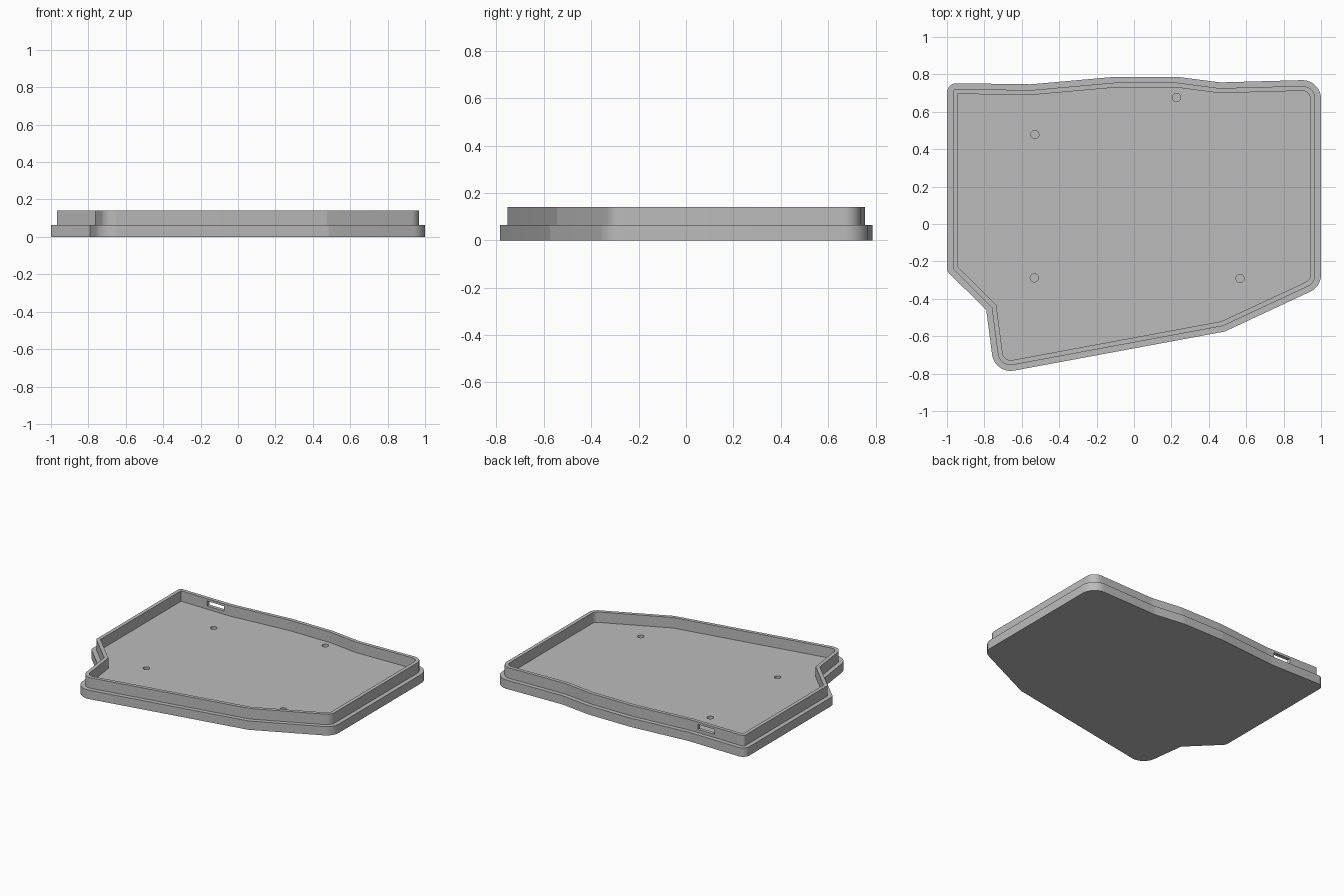
import bpy, bmesh, math
from mathutils import Vector

cube = bpy.data.objects.get("Cube")
if cube:
    bpy.data.objects.remove(cube, do_unlink=True)

grey = bpy.data.materials.new("plain grey")
grey.use_nodes = True
colour = (0.5, 0.5, 0.5, 1)
grey.diffuse_color = colour
grey.node_tree.nodes["Principled BSDF"].inputs["Base Color"].default_value = colour

# Outline corners, anticlockwise: x, y, corner radius
OUTLINE = [
    (-1, -0.252, 0.04), (-0.79, -0.46, 0.0), (-0.745, -0.803, 0.1),
    (0.485, -0.575, 0.06), (1, -0.335, 0.1), (1, 0.772, 0.1),
    (0.46, 0.757, 0.2), (0.23, 0.787, 0.2), (-0.1, 0.787, 0.2),
    (-0.55, 0.747, 0.2), (-1, 0.753, 0.05),
]
BASE_TOP, RIM_TOP = 0.064, 0.14
STEPS = 10


def inset_outline(distance):
    """Outline moved inward by a distance, with rounded corners."""
    points = []
    count = len(OUTLINE)
    for i in range(count):
        prev, here, after = (Vector(OUTLINE[(i + k) % count][:2]) for k in (-1, 0, 1))
        a, b = (here - prev).normalized(), (after - here).normalized()
        turn = a.x * b.y - a.y * b.x
        normal_a, normal_b = Vector((-a.y, a.x)), Vector((-b.y, b.x))
        bisector = (normal_a + normal_b).normalized()
        stretch = 1 / bisector.dot(normal_a)
        corner = here + bisector * distance * stretch
        radius = OUTLINE[i][2]
        if radius == 0:
            points.append(corner)
            continue
        side = 1 if turn > 0 else -1
        radius = max(radius - side * distance, 0.003)
        centre = corner + bisector * side * radius * stretch
        start, end = -normal_a * side, -normal_b * side
        sweep = math.atan2(turn, a.dot(b))
        for k in range(STEPS + 1):
            t = sweep * k / STEPS
            spoke = Vector((start.x * math.cos(t) - start.y * math.sin(t),
                            start.x * math.sin(t) + start.y * math.cos(t)))
            points.append(centre + spoke * radius)
    return points


def finish(bm, name):
    bmesh.ops.recalc_face_normals(bm, faces=bm.faces)
    mesh = bpy.data.meshes.new(name)
    bm.to_mesh(mesh)
    bm.free()
    mesh.materials.append(grey)
    obj = bpy.data.objects.new(name, mesh)
    bpy.context.collection.objects.link(obj)
    return obj


# Tray: base, ledge, raised wall and sunken floor as one stepped shell
bm = bmesh.new()
rings = []
for distance, z in [(0, 0), (0, BASE_TOP), (0.031, BASE_TOP), (0.031, RIM_TOP),
                    (0.057, RIM_TOP), (0.057, BASE_TOP)]:
    rings.append([bm.verts.new((p.x, p.y, z)) for p in inset_outline(distance)])
for lower, upper in zip(rings, rings[1:]):
    for i in range(len(lower)):
        bm.faces.new((lower[i - 1], lower[i], upper[i], upper[i - 1]))
bm.faces.new(rings[0])
bm.faces.new(rings[-1])
tray = finish(bm, "tray")

# Cutters: four blind screw holes and the cable slot in the back wall
cutters = []
for x, y in [(-0.53, 0.478), (-0.533, -0.288), (0.227, 0.676), (0.567, -0.292)]:
    bm = bmesh.new()
    bmesh.ops.create_cone(bm, cap_ends=True, segments=32, radius1=0.022,
                          radius2=0.022, depth=0.08)
    bmesh.ops.translate(bm, verts=bm.verts, vec=(x, y, BASE_TOP))
    cutters.append(finish(bm, "screw_hole_cutter"))
bm = bmesh.new()
bmesh.ops.create_cube(bm, size=1)
bmesh.ops.scale(bm, verts=bm.verts, vec=(0.135, 0.12, 0.036))
bmesh.ops.translate(bm, verts=bm.verts, vec=(-0.665, 0.71, 0.105))
cutters.append(finish(bm, "cable_slot_cutter"))

bpy.ops.object.select_all(action="DESELECT")
bpy.context.view_layer.objects.active = tray
tray.select_set(True)
for cutter in cutters:
    cut = tray.modifiers.new("cut", "BOOLEAN")
    cut.operation = "DIFFERENCE"
    cut.solver = "EXACT"
    cut.object = cutter
    bpy.ops.object.modifier_apply(modifier=cut.name)
    bpy.data.objects.remove(cutter, do_unlink=True)
bpy.ops.object.shade_smooth_by_angle(angle=math.radians(25))
